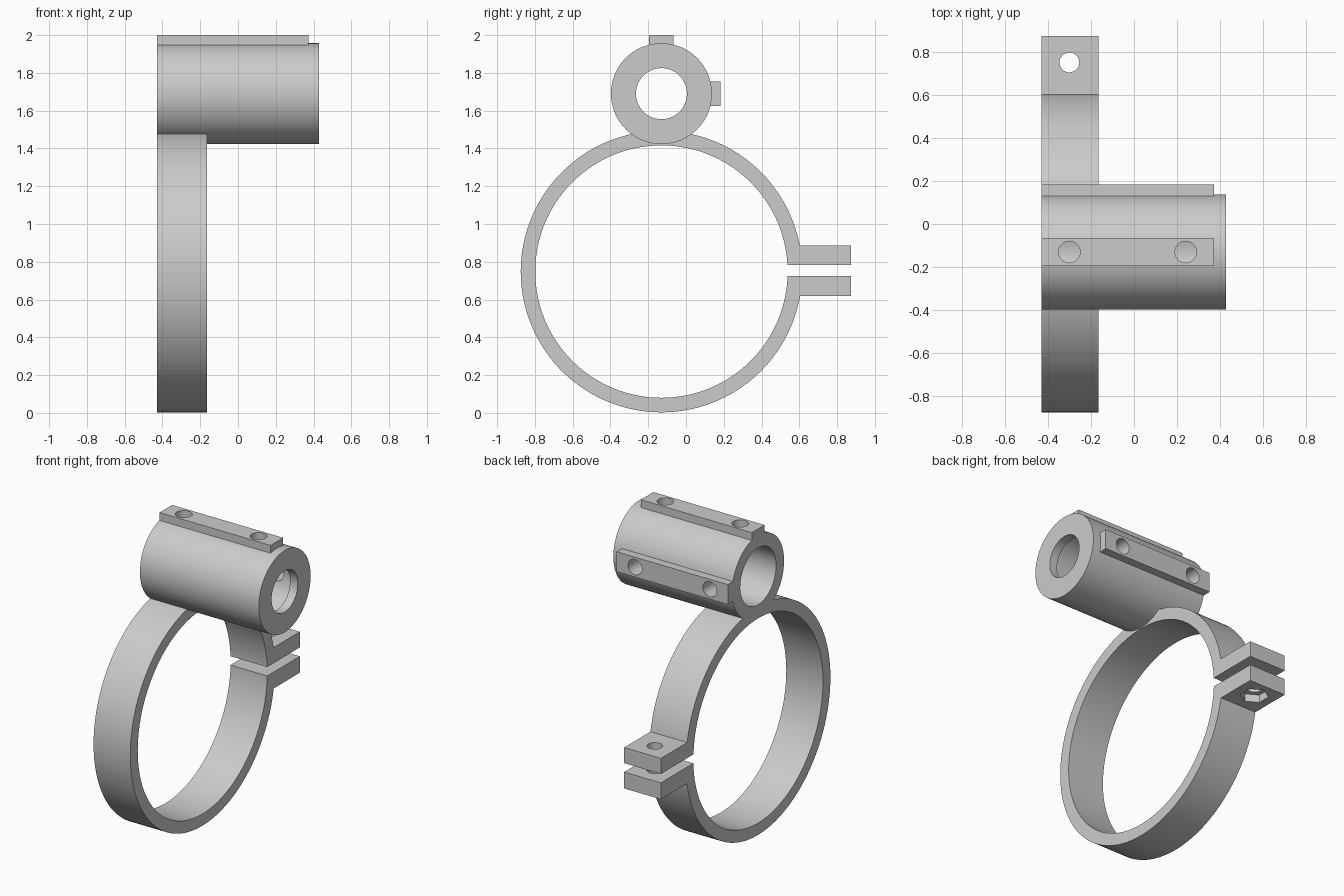
import bpy, math
from mathutils import Matrix

if "Cube" in bpy.data.objects:
    bpy.data.objects.remove(bpy.data.objects["Cube"])

X0 = -0.43                      # shared flat end of ring and holder
RING = (-0.13, 0.748)           # ring axis (y, z)
ROD = (-0.13, 1.69)             # holder axis (y, z)
RING_X1, HOLDER_X1, RAIL_X1 = -0.165, 0.428, 0.372
SCREWS = (-0.3, 0.24)

grey = bpy.data.materials.new("grey_plastic")
grey.use_nodes = True
colour = (0.6, 0.6, 0.6, 1)
grey.diffuse_color = colour
grey.node_tree.nodes["Principled BSDF"].inputs["Base Color"].default_value = colour


def finish(name):
    ob = bpy.context.object
    ob.name = name
    bpy.ops.object.transform_apply(location=True, rotation=True, scale=True)
    ob.data.materials.append(grey)
    return ob


def box(name, x, y, z):
    mid = [(a + b) / 2 for a, b in (x, y, z)]
    bpy.ops.mesh.primitive_cube_add(size=1, location=mid)
    bpy.context.object.scale = [b - a for a, b in (x, y, z)]
    return finish(name)


def rod(name, radius, start, end, axis, at, sides=128):
    """Cylinder from start to end along an axis; at = the other two coordinates."""
    loc = list(at)
    loc.insert("XYZ".index(axis), (start + end) / 2)
    turn = {"X": (0, math.pi / 2, 0), "Y": (math.pi / 2, 0, 0), "Z": (0, 0, 0)}[axis]
    bpy.ops.mesh.primitive_cylinder_add(vertices=sides, radius=radius, depth=end - start,
                                        location=loc, rotation=turn)
    return finish(name)


def combine(target, parts, operation):
    for part in parts:
        mod = target.modifiers.new(part.name, "BOOLEAN")
        mod.operation, mod.solver, mod.object = operation, "EXACT", part
        bpy.context.view_layer.objects.active = target
        bpy.ops.object.modifier_apply(modifier=mod.name)
        bpy.data.objects.remove(part)


# Clamp ring with two bolt tabs
bracket = rod("clamp_bracket", 0.745, X0, RING_X1, "X", RING, 160)
combine(bracket, [rod("ring_bore", 0.668, X0 - 0.1, RING_X1 + 0.1, "X", RING, 160)], "DIFFERENCE")
combine(bracket, [box("bolt_tabs", (X0, RING_X1), (0.565, 0.873), (0.618, 0.885))], "UNION")
combine(bracket, [
    box("clamp_slot", (X0 - 0.1, RING_X1 + 0.1), (0.4, 1), (0.725, 0.783)),
    rod("bolt_hole", 0.046, 0.5, 1, "Z", (-0.3, 0.75), 32),
    rod("nut_pocket", 0.085, 0.5, 0.668, "Z", (-0.3, 0.75), 6),
], "DIFFERENCE")

# Rod holder with a screw rail on the top and on the back
combine(bracket, [
    rod("rod_holder", 0.267, X0, HOLDER_X1, "X", ROD),
    box("top_rail", (X0, RAIL_X1), (-0.195, -0.065), (1.9, 2)),
    box("back_rail", (X0, RAIL_X1), (0.08, 0.183), (1.625, 1.755)),
], "UNION")

# Stepped bore and screw holes
cutters = [
    rod("main_bore", 0.185, X0 - 0.1, RAIL_X1, "X", ROD),
    rod("end_opening", 0.135, 0.2, HOLDER_X1 + 0.1, "X", ROD),
]
for x in SCREWS:
    cutters.append(rod("top_screw_hole", 0.05, 1.7, 2.1, "Z", (x, ROD[0]), 32))
    cutters.append(rod("back_screw_hole", 0.05, -0.1, 0.3, "Y", (x, ROD[1]), 32))
combine(bracket, cutters, "DIFFERENCE")

bpy.ops.object.select_all(action="DESELECT")
bracket.select_set(True)
bpy.context.view_layer.objects.active = bracket
bpy.ops.object.shade_smooth_by_angle(angle=math.radians(30))
